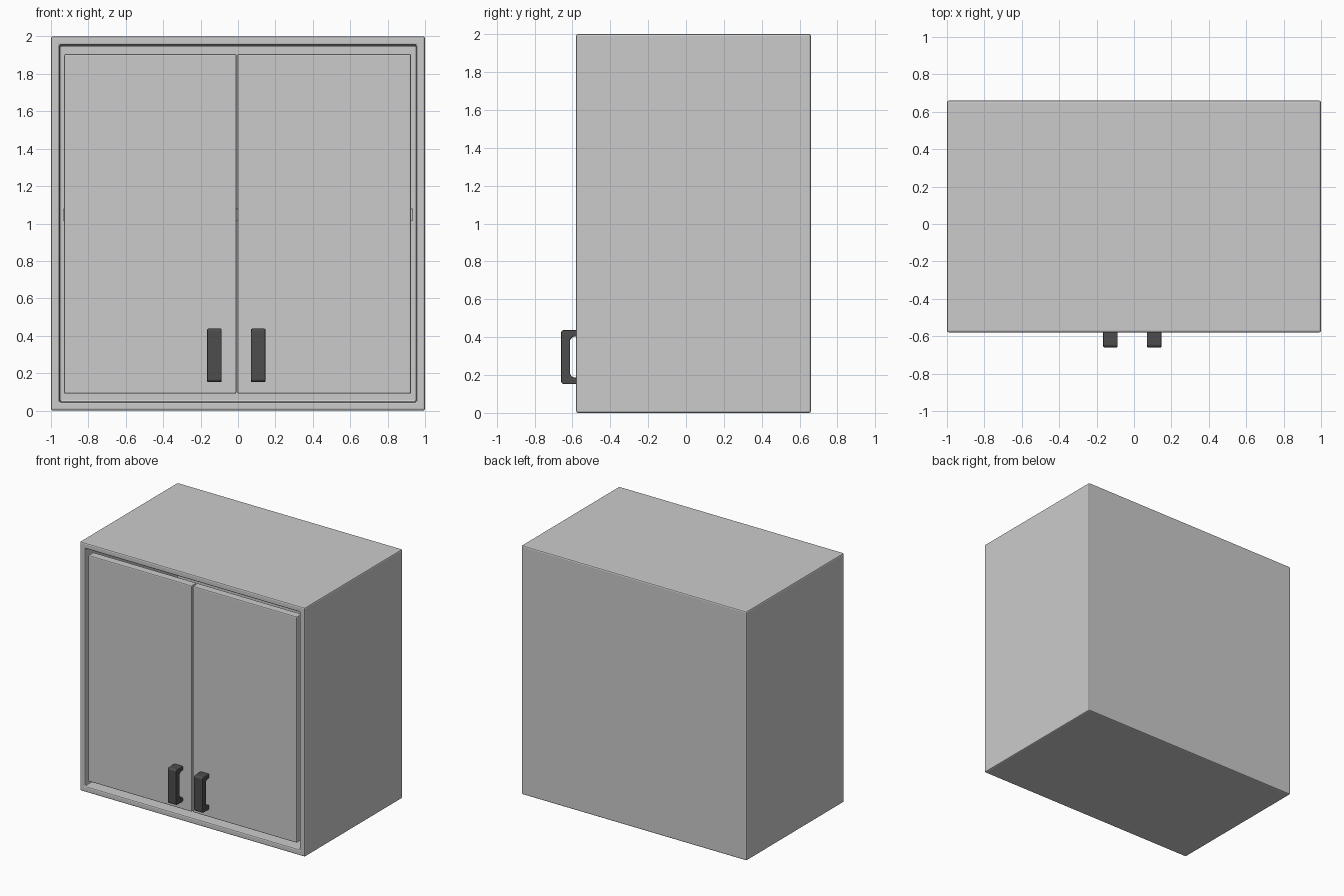
import bpy, bmesh
from mathutils import Vector

if "Cube" in bpy.data.objects:
    bpy.data.objects.remove(bpy.data.objects["Cube"])


def finish(name, bm, bevel, segments=2):
    bmesh.ops.recalc_face_normals(bm, faces=bm.faces[:])
    mesh = bpy.data.meshes.new(name)
    bm.to_mesh(mesh)
    bm.free()
    ob = bpy.data.objects.new(name, mesh)
    bpy.context.collection.objects.link(ob)
    if bevel:
        mod = ob.modifiers.new("soft_edges", 'BEVEL')
        mod.width = bevel
        mod.segments = segments
        mod.limit_method = 'ANGLE'
    return ob


def box_bm(lo, hi):
    lo, hi = Vector(lo), Vector(hi)
    bm = bmesh.new()
    bmesh.ops.create_cube(bm, size=1)
    bmesh.ops.scale(bm, vec=hi - lo, verts=bm.verts)
    bmesh.ops.translate(bm, vec=(lo + hi) / 2, verts=bm.verts)
    return bm


FRONT, BACK, WALL = -0.58, 0.66, 0.066

# Cabinet carcass: hollow box, open at the front
bm = box_bm((-1, FRONT, 0), (1, BACK, 2))
bm.normal_update()
face = min(bm.faces, key=lambda f: f.calc_center_median().y)
bmesh.ops.inset_individual(bm, faces=[face], thickness=WALL)
ext = bmesh.ops.extrude_discrete_faces(bm, faces=[face])
bmesh.ops.translate(bm, vec=(0, BACK - FRONT - WALL, 0), verts=ext['faces'][0].verts[:])
finish("carcass", bm, 0.01)

# Inner shelf
finish("shelf", box_bm((-0.936, -0.49, 1.015), (0.936, BACK - WALL, 1.08)), 0.005)

# Pair of inset doors
for side, x0, x1 in (("left", -0.929, -0.009), ("right", -0.003, 0.925)):
    finish(side + "_door", box_bm((x0, -0.575, 0.09), (x1, -0.51, 1.907)), 0.008)

# Dark C-shaped handles, profile in (y, z)
dark = bpy.data.materials.new("dark_metal")
dark.diffuse_color = (0.075, 0.075, 0.075, 1)
dark.use_nodes = True
dark.node_tree.nodes["Principled BSDF"].inputs["Base Color"].default_value = dark.diffuse_color
lower = [(-0.57, 0.152), (-0.65, 0.152), (-0.66, 0.162)]
inner = [(-0.612, 0.202), (-0.598, 0.188), (-0.57, 0.186)]
MID = 0.295
mirror = lambda pts: [(y, 2 * MID - z) for y, z in reversed(pts)]
profile = lower + mirror(lower) + mirror(inner) + inner
for side, x in (("left", -0.126), ("right", 0.108)):
    bm = bmesh.new()
    f = bm.faces.new([bm.verts.new((x - 0.039, y, z)) for y, z in profile])
    ext = bmesh.ops.extrude_face_region(bm, geom=[f])
    bmesh.ops.translate(bm, vec=(0.078, 0, 0),
                        verts=[v for v in ext['geom'] if isinstance(v, bmesh.types.BMVert)])
    # extrude_face_region may keep or drop the start cap: close any opening
    bmesh.ops.holes_fill(bm, edges=[e for e in bm.edges if e.is_boundary], sides=0)
    handle = finish(side + "_handle", bm, 0.006)
    handle.data.materials.append(dark)
